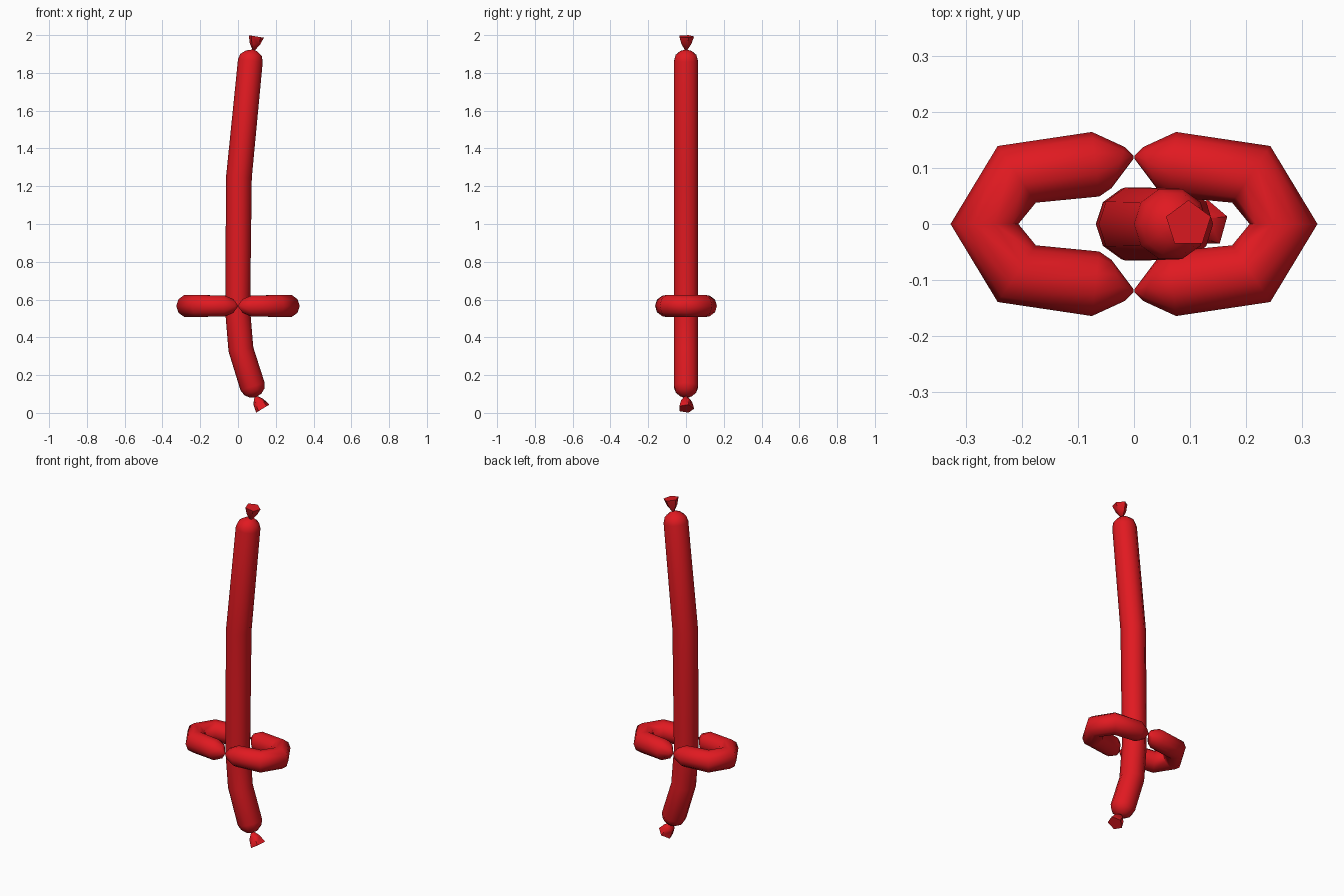
import bpy, bmesh, math
from mathutils import Vector

if "Cube" in bpy.data.objects:
    bpy.data.objects.remove(bpy.data.objects["Cube"])

red = bpy.data.materials.new("red_latex")
red.diffuse_color = (0.75, 0.01, 0.015, 1)
red.use_nodes = True
red.node_tree.nodes["Principled BSDF"].inputs["Base Color"].default_value = red.diffuse_color


def tube(name, rings, place, normal, sides=10, start=0.0):
    """Skin circles; each ring is a diameter given by two outline points in a plane."""
    bm = bmesh.new()
    loops = []
    for a, b in rings:
        a, b = Vector(place(*a)), Vector(place(*b))
        centre, arm = (a + b) / 2, (a - b) / 2
        up = Vector(normal) * arm.length
        angles = [start + math.tau * i / sides for i in range(sides)]
        loops.append([bm.verts.new(centre + arm * math.cos(t) + up * math.sin(t))
                      for t in angles])
    for lo, hi in zip(loops, loops[1:]):
        for i in range(sides):
            j = (i + 1) % sides
            bm.faces.new((lo[i], lo[j], hi[j], hi[i]))
    bm.faces.new(loops[0])
    bm.faces.new(loops[-1])
    bmesh.ops.recalc_face_normals(bm, faces=bm.faces)
    mesh = bpy.data.meshes.new(name)
    bm.to_mesh(mesh)
    bm.free()
    mesh.polygons.foreach_set("use_smooth", [True] * len(mesh.polygons))
    mesh.set_sharp_from_angle(angle=math.radians(62))
    mesh.materials.append(red)
    obj = bpy.data.objects.new(name, mesh)
    bpy.context.collection.objects.link(obj)
    return obj


def front_plane(x, z):
    return (x, 0, z)


# Long bent balloon: handle at the bottom, blade above, rounded at both ends
tube("blade_and_handle", [
    ((0.090, 0.083), (0.096, 0.085)),
    ((0.061, 0.081), (0.123, 0.101)),
    ((0.032, 0.095), (0.140, 0.129)),
    ((0.013, 0.120), (0.141, 0.160)),
    ((-0.050, 0.325), (0.081, 0.347)),
    ((-0.068, 0.540), (0.064, 0.550)),
    ((-0.063, 1.253), (0.073, 1.245)),
    ((0.000, 1.872), (0.131, 1.858)),
    ((0.012, 1.900), (0.126, 1.889)),
    ((0.040, 1.918), (0.104, 1.912)),
    ((0.077, 1.924), (0.083, 1.924)),
], front_plane, (0, 1, 0))

# Five-sided flared knots at both tips
tube("top_knot", [
    ((0.077, 1.920), (0.089, 1.919)),
    ((0.061, 1.958), (0.119, 1.950)),
    ((0.055, 2.000), (0.139, 1.986)),
], front_plane, (0, 1, 0), 5, math.pi / 2)
tube("bottom_knot", [
    ((0.087, 0.085), (0.099, 0.091)),
    ((0.080, 0.045), (0.135, 0.075)),
    ((0.094, 0.000), (0.168, 0.045)),
], front_plane, (0, 1, 0), 5, math.pi / 2)

# Guard: two bent loops pinched together in front of and behind the blade
half = [
    ((0.001, 0.122), (0.001, 0.116)),
    ((0.016, 0.137), (0.040, 0.064)),
    ((0.075, 0.164), (0.062, 0.049)),
    ((0.243, 0.139), (0.175, 0.038)),
]
apex = [((0.327, 0.0), (0.206, 0.0))]
loop = half + apex + [tuple((x, -y) for x, y in ring) for ring in reversed(half)]
for name, side in (("guard_loop_right", 1), ("guard_loop_left", -1)):
    tube(name, loop, lambda x, y: (side * x, y, 0.566), (0, 0, 1))
